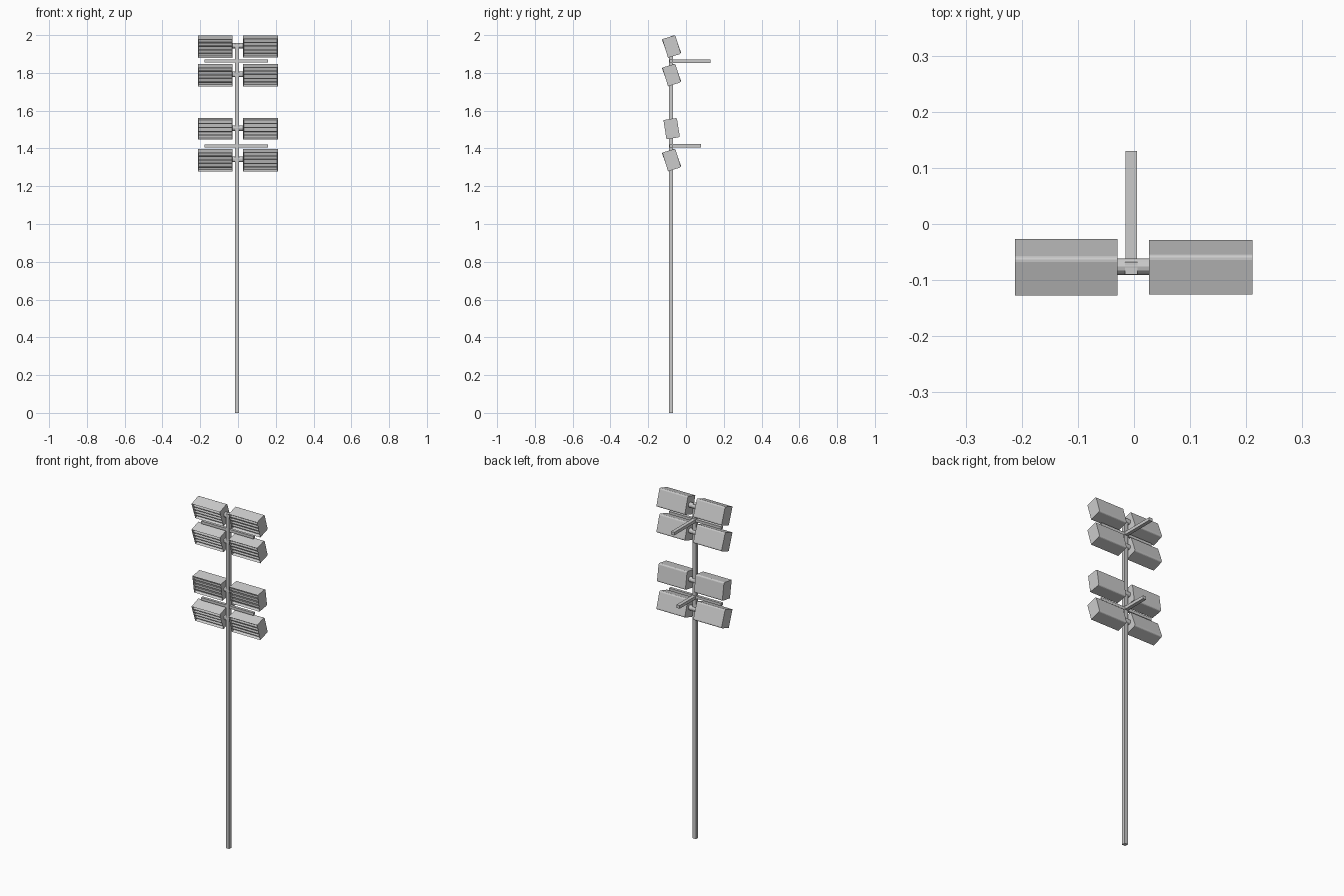
import bpy, bmesh
from math import radians, pi
from mathutils import Matrix, Vector

if "Cube" in bpy.data.objects:
    bpy.data.objects.remove(bpy.data.objects["Cube"])

POLE_X, POLE_Y, AXIS_Y = -0.005, -0.079, -0.076


def finish(name, bm, matrix=Matrix()):
    bmesh.ops.recalc_face_normals(bm, faces=bm.faces)
    bm.transform(matrix)
    me = bpy.data.meshes.new(name)
    bm.to_mesh(me)
    bm.free()
    ob = bpy.data.objects.new(name, me)
    bpy.context.collection.objects.link(ob)
    return ob


def add_box(bm, lo, hi, tilt=0.0):
    lo, hi = Vector(lo), Vector(hi)
    m = Matrix.Translation((lo + hi) / 2) @ Matrix.Rotation(tilt, 4, 'X') @ Matrix.Diagonal((*(hi - lo), 1))
    return bmesh.ops.create_cube(bm, size=1, matrix=m)['verts']


def box(name, lo, hi):
    bm = bmesh.new()
    add_box(bm, lo, hi)
    return finish(name, bm)


def floodlight(name, x0, x1, z, tilt):
    place = Matrix.Translation((0, AXIS_Y, z)) @ Matrix.Rotation(radians(tilt), 4, 'X')
    h, d = 0.0515, 0.036
    # housing: rounded back edges, recessed front
    bm = bmesh.new()
    add_box(bm, (x0, -d, -h), (x1, d, h))
    back = [e for e in bm.edges if all(v.co.y > 0 for v in e.verts)
            and abs(e.verts[0].co.x - e.verts[1].co.x) > 0.01]
    bmesh.ops.bevel(bm, geom=back, offset=0.008, segments=3, profile=0.5, affect='EDGES')
    bm.normal_update()
    front = min(bm.faces, key=lambda f: f.calc_center_median().y)
    bmesh.ops.inset_region(bm, faces=[front], thickness=0.005, depth=0)
    bmesh.ops.translate(bm, verts=front.verts, vec=(0, 0.018, 0))
    finish(name + "_housing", bm, place)
    # louvre slats across the recess
    bm = bmesh.new()
    for i in range(4):
        s = -h + 2 * h * (i + 1) / 5
        add_box(bm, (x0 + 0.004, -d + 0.001, s - 0.002), (x1 - 0.004, -d + 0.018, s + 0.002), radians(-12))
    finish(name + "_louvres", bm, place)


# square mast
box("mast", (POLE_X - 0.011, POLE_Y - 0.011, 0), (POLE_X + 0.011, POLE_Y + 0.011, 1.957))

# crossbars and rear arms
for tier, z, reach in (("upper", 1.862, 0.13), ("lower", 1.414, 0.08)):
    box(tier + "_crossbar", (-0.178, POLE_Y - 0.008, z - 0.008), (0.16, POLE_Y + 0.008, z + 0.008))
    box(tier + "_rear_arm", (POLE_X - 0.0105, POLE_Y, z - 0.009), (POLE_X + 0.0105, reach, z + 0.009))

# floodlight pairs with pivots
for i, (z, left, right) in enumerate(((1.94, 20, 17), (1.789, 20, 17), (1.505, 9, 9), (1.339, 20, 17)), 1):
    floodlight(f"floodlight_left_{i}", -0.212, -0.029, z, left)
    floodlight(f"floodlight_right_{i}", 0.027, 0.211, z, right)
    bm = bmesh.new()
    bmesh.ops.create_cone(bm, cap_ends=True, segments=12, radius1=0.0145, radius2=0.0145, depth=0.06,
                          matrix=Matrix.Translation((-0.001, AXIS_Y, z + 0.003)) @ Matrix.Rotation(pi / 2, 4, 'Y'))
    finish(f"pivot_{i}", bm)
